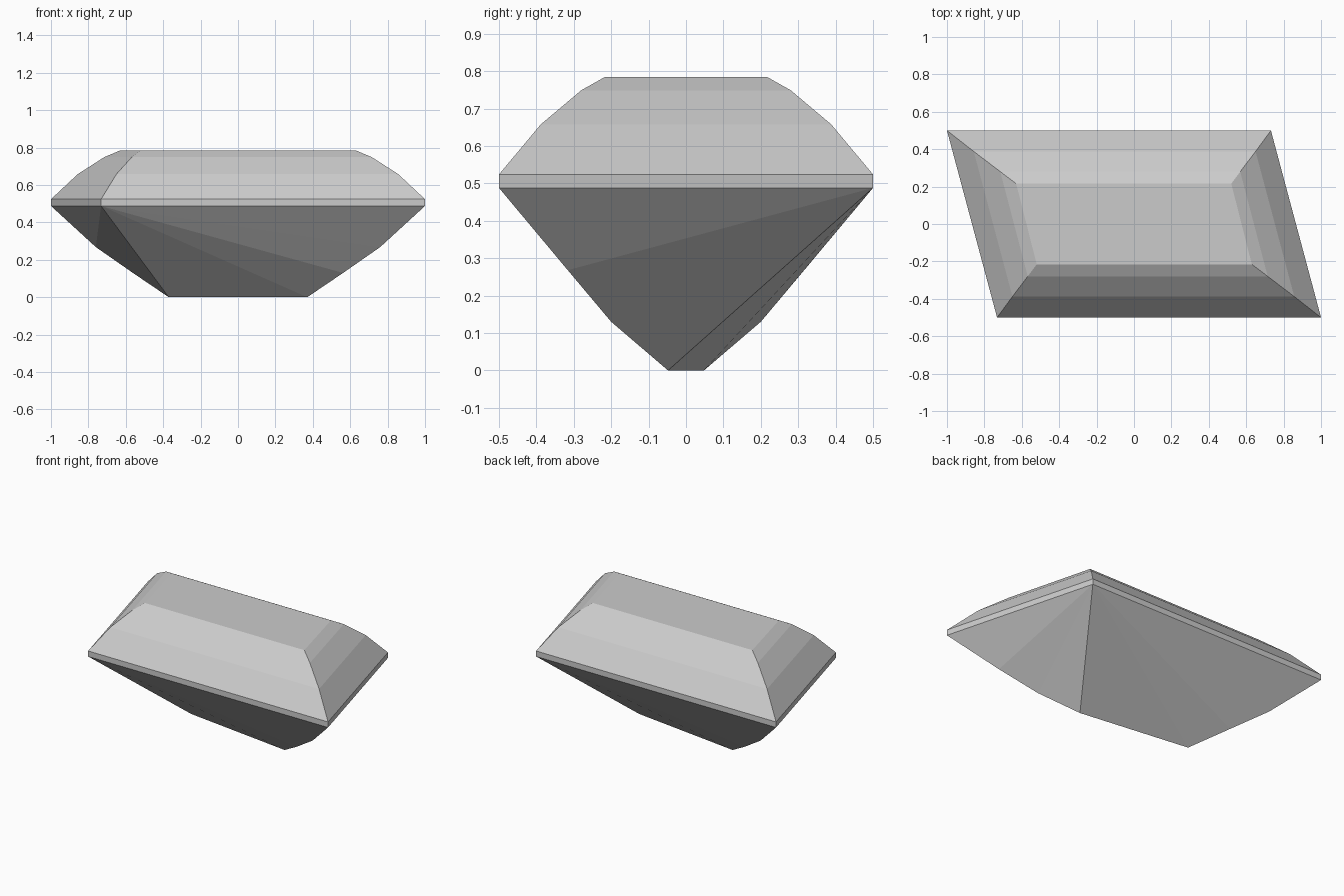
import bpy
import bmesh

cube = bpy.data.objects.get("Cube")
if cube:
    bpy.data.objects.remove(cube, do_unlink=True)

# Stone material
stone = bpy.data.materials.new("pale grey stone")
stone.use_nodes = True
colour = (0.6, 0.6, 0.6, 1)
stone.diffuse_color = colour
stone.node_tree.nodes["Principled BSDF"].inputs["Base Color"].default_value = colour

bm = bmesh.new()


def ring(acute_x, blunt_x, y, z):
    """Skewed four-cornered outline: front left, front right, back right, back left."""
    corners = [(-blunt_x, -y), (acute_x, -y), (blunt_x, y), (-acute_x, y)]
    return [bm.verts.new((cx, cy, z)) for cx, cy in corners]


# Girdle band and stepped crown
tiers = [(1, 0.732, 0.5, 0.488), (1, 0.732, 0.5, 0.524), (0.857, 0.65, 0.388, 0.658),
         (0.715, 0.568, 0.28, 0.749), (0.63, 0.52, 0.216, 0.785)]
rings = [ring(*t) for t in tiers]
for low, high in zip(rings, rings[1:]):
    for i in range(4):
        j = (i + 1) % 4
        bm.faces.new((low[i], low[j], high[j], high[i]))
bm.faces.new(rings[-1])

# Curved pavilion ridges running from the acute corners down to the keel
ridge = [(0.76, -0.316, 0.268), (0.562, -0.2, 0.13), (0.37, -0.048, 0)]
right_ridge = [bm.verts.new(p) for p in ridge]
left_ridge = [bm.verts.new((-x, -y, z)) for x, y, z in ridge]
front_left, front_right, back_right, back_left = rings[0]


def fan(hub, rim):
    """Triangles spreading from a blunt corner."""
    for a, b in zip(rim, rim[1:]):
        bm.faces.new((hub, a, b))


right_rim = [front_right] + right_ridge
left_rim = [back_left] + left_ridge
fan(front_left, right_rim + [left_ridge[-1]])
fan(back_right, left_rim + [right_ridge[-1]])
fan(back_right, right_rim)
fan(front_left, left_rim)

bmesh.ops.recalc_face_normals(bm, faces=bm.faces)
mesh = bpy.data.meshes.new("cut_gemstone")
bm.to_mesh(mesh)
bm.free()
mesh.materials.append(stone)
gem = bpy.data.objects.new("cut_gemstone", mesh)
bpy.context.collection.objects.link(gem)
